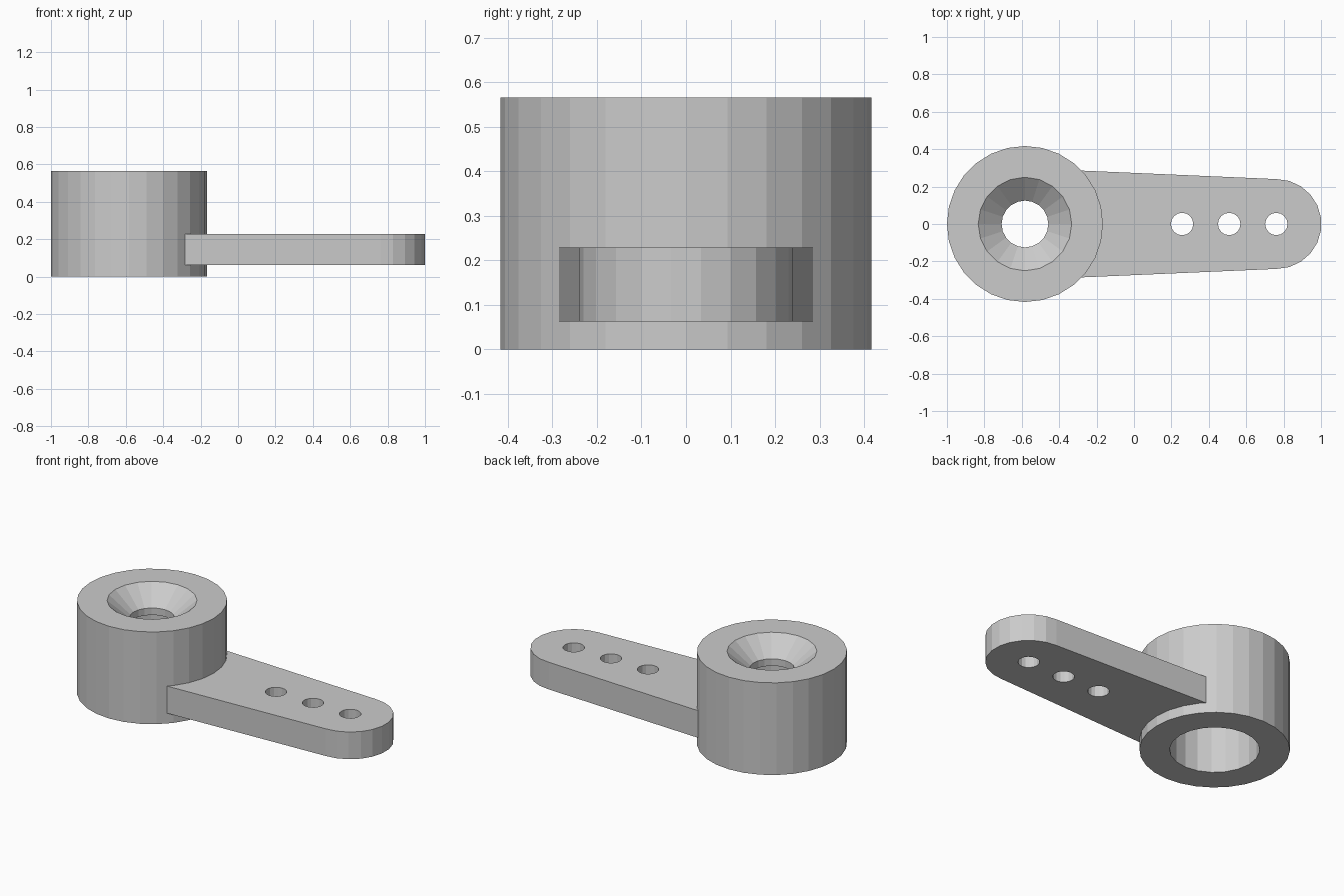
import bpy, bmesh
from math import cos, sin, pi

if "Cube" in bpy.data.objects:
    bpy.data.objects.remove(bpy.data.objects["Cube"])

HUB_X = -0.583
TIP_X = 0.762


def make_object(name, bm):
    bmesh.ops.recalc_face_normals(bm, faces=bm.faces)
    mesh = bpy.data.meshes.new(name)
    bm.to_mesh(mesh)
    bm.free()
    obj = bpy.data.objects.new(name, mesh)
    bpy.context.collection.objects.link(obj)
    return obj


def stack(name, profile, x, sides):
    """Closed solid of round cross-sections given as (radius, z)."""
    bm = bmesh.new()
    rings = [[bm.verts.new((x + r * cos(2 * pi * i / sides),
                            r * sin(2 * pi * i / sides), z))
              for i in range(sides)] for r, z in profile]
    for a, b in zip(rings, rings[1:]):
        for i in range(sides):
            j = (i + 1) % sides
            bm.faces.new((a[i], a[j], b[j], b[i]))
    bm.faces.new(rings[0][::-1])
    bm.faces.new(rings[-1])
    return make_object(name, bm)


def prism(name, outline, z0, z1):
    bm = bmesh.new()
    face = bm.faces.new([bm.verts.new((x, y, z0)) for x, y in outline])
    ext = bmesh.ops.extrude_face_region(bm, geom=[face], use_keep_orig=True)
    top = [g for g in ext["geom"] if isinstance(g, bmesh.types.BMVert)]
    bmesh.ops.translate(bm, verts=top, vec=(0, 0, z1 - z0))
    return make_object(name, bm)


def combine(target, tool, operation):
    mod = target.modifiers.new(operation, 'BOOLEAN')
    mod.object, mod.operation, mod.solver = tool, operation, 'EXACT'
    bpy.context.view_layer.objects.active = target
    bpy.ops.object.modifier_apply(modifier=mod.name)
    bpy.data.objects.remove(tool)


# Hub
horn = stack("lever_with_hub", [(0.417, 0), (0.417, 0.565)], HUB_X, 28)

# Tapered arm with a rounded tip
tip = [(TIP_X + 0.24 * cos(a), 0.24 * sin(a))
       for a in (-pi / 2 + pi * i / 11 for i in range(12))]
arm = prism("arm", [(-0.5, -0.295)] + tip + [(-0.5, 0.295)], 0.0625, 0.229)
combine(horn, arm, 'UNION')

# Shaft socket below, screw hole and countersink above
core = stack("socket_cutter", [(0.25, -0.1), (0.25, 0.417), (0.125, 0.417),
                               (0.125, 0.46), (0.25, 0.565), (0.25, 0.7)],
             HUB_X, 20)
combine(horn, core, 'DIFFERENCE')

# Three linkage holes
for x in (0.257, 0.509, 0.761):
    hole = stack("linkage_hole_cutter", [(0.06, 0), (0.06, 0.4)], x, 16)
    combine(horn, hole, 'DIFFERENCE')
